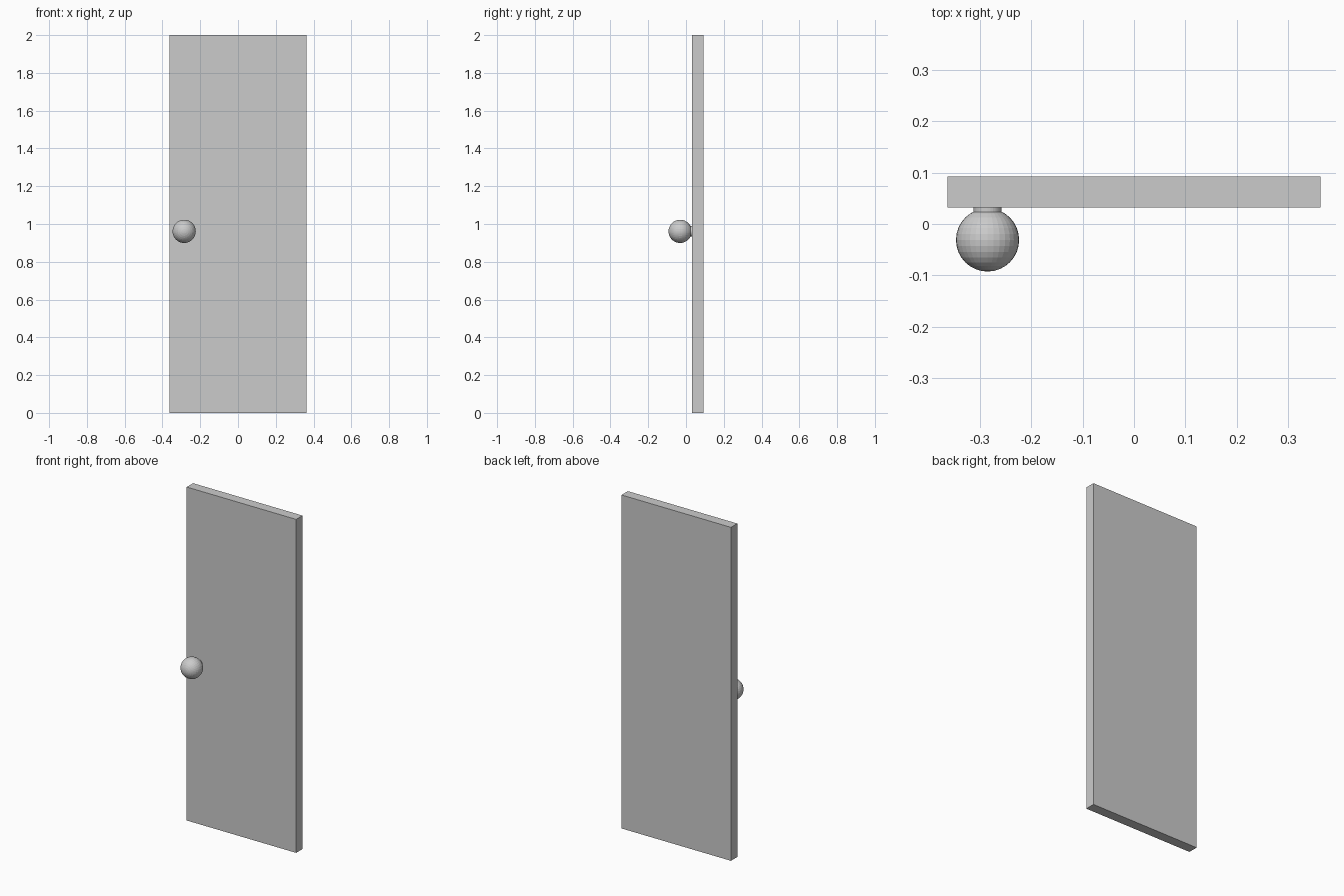
import bpy
from math import radians

if "Cube" in bpy.data.objects:
    bpy.data.objects.remove(bpy.data.objects["Cube"])

KNOB_X, KNOB_Z = -0.285, 0.961

# Door panel
bpy.ops.mesh.primitive_cube_add(size=1, location=(0, 0.0625, 1))
door = bpy.context.object
door.name = "door_panel"
door.scale = (0.726, 0.06, 2)

# Neck joining the knob to the door
bpy.ops.mesh.primitive_cylinder_add(vertices=32, radius=0.0275, depth=0.05,
                                    location=(KNOB_X, 0.015, KNOB_Z),
                                    rotation=(radians(90), 0, 0))
bpy.context.object.name = "knob_neck"

# Round knob, poles facing front and back
bpy.ops.mesh.primitive_uv_sphere_add(segments=32, ring_count=16, radius=0.0615,
                                     location=(KNOB_X, -0.031, KNOB_Z),
                                     rotation=(radians(90), 0, 0))
bpy.context.object.name = "door_knob"
